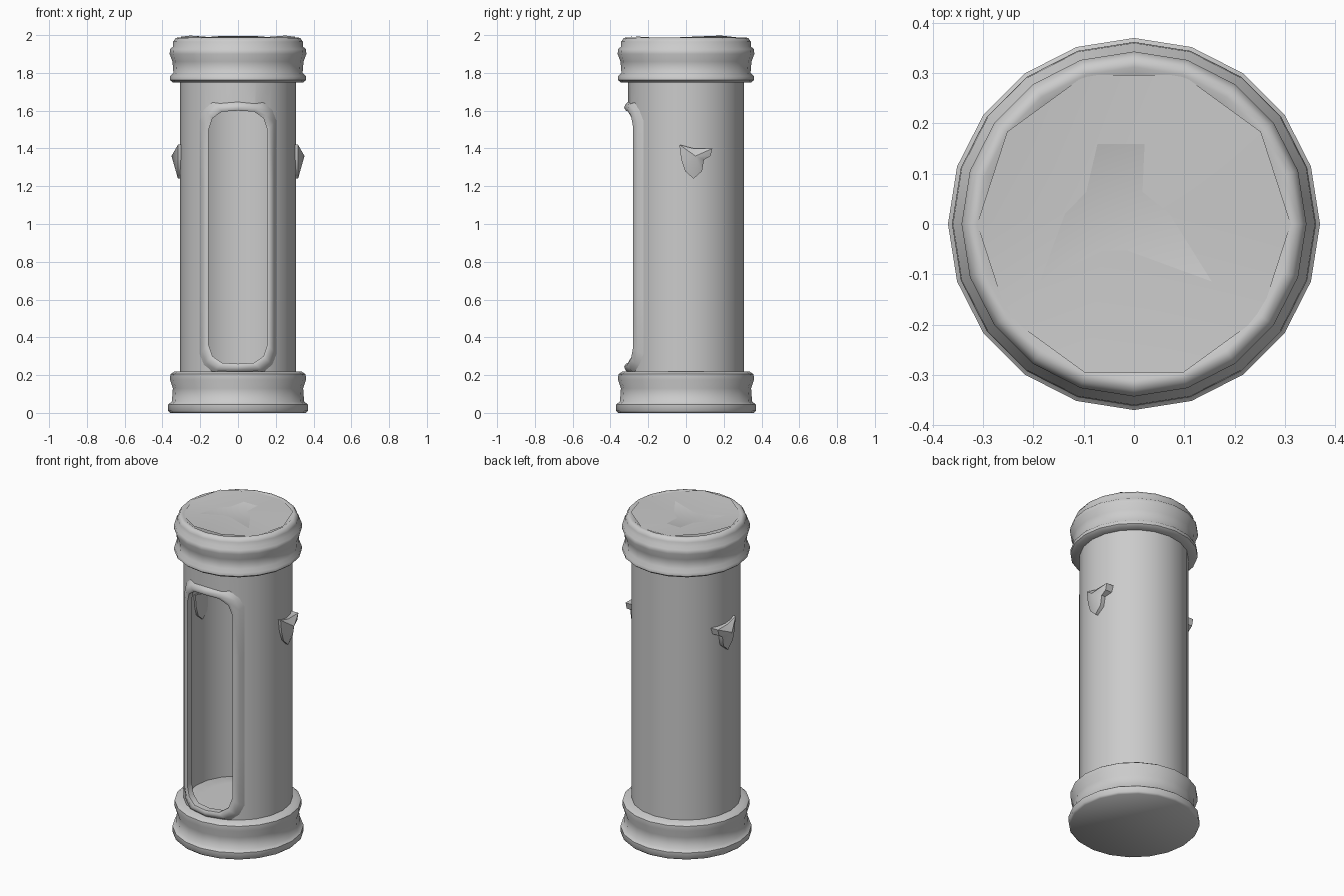
import bpy, bmesh, math
from mathutils import Vector

SIDES = 20

cube = bpy.data.objects.get("Cube")
if cube:
    bpy.data.objects.remove(cube, do_unlink=True)

grey = bpy.data.materials.new("pale_grey")
grey.use_nodes = True
colour = (0.6, 0.6, 0.6, 1)
grey.diffuse_color = colour
grey.node_tree.nodes["Principled BSDF"].inputs["Base Color"].default_value = colour


def finish(name, bm, angle=40):
    bmesh.ops.recalc_face_normals(bm, faces=bm.faces)
    mesh = bpy.data.meshes.new(name)
    bm.to_mesh(mesh)
    bm.free()
    mesh.materials.append(grey)
    obj = bpy.data.objects.new(name, mesh)
    bpy.context.collection.objects.link(obj)
    smooth(obj, angle)
    return obj


def smooth(obj, angle):
    bpy.ops.object.select_all(action="DESELECT")
    obj.select_set(True)
    bpy.context.view_layer.objects.active = obj
    bpy.ops.object.shade_smooth_by_angle(angle=math.radians(angle))


def bridge(bm, rings, closed=False):
    pairs = list(zip(rings, rings[1:]))
    if closed:
        pairs.append((rings[-1], rings[0]))
    for a, b in pairs:
        n = len(a)
        for i in range(n):
            j = (i + 1) % n
            bm.faces.new((a[i], a[j], b[j], b[i]))


def lathe(name, profile, closed=False, angle=40):
    """Turn (radius, height) points about the upright axis."""
    bm = bmesh.new()
    rings = []
    for r, z in profile:
        rings.append([bm.verts.new((r * math.cos(math.tau * i / SIDES),
                                    r * math.sin(math.tau * i / SIDES), z))
                      for i in range(SIDES)])
    bridge(bm, rings, closed)
    if not closed:
        bm.faces.new(rings[0])
        bm.faces.new(rings[-1])
    return finish(name, bm, angle)


def window_outline(grow):
    """Tall opening with cut corners, as (x, z) points."""
    w, low, high = 0.155 + grow, 0.26 - grow, 1.6 + grow
    corner = [(w, high - 0.1), (w - 0.02, high - 0.04), (w - 0.07, high - 0.005), (0, high)]
    foot = [(0, low), (w - 0.07, low + 0.005), (w - 0.02, low + 0.04), (w, low + 0.1)]
    steps = [(w, low + 0.1 + (high - low - 0.2) * t / 4) for t in (1, 2, 3)]
    half = foot + steps + corner
    return half + [(-x, z) for x, z in half[-2:0:-1]]


# Hollow body with a window cut through its front
body = lathe("body_tube", [(0.307, 0.18), (0.307, 1.78), (0.285, 1.78), (0.285, 0.18)], True)
bm = bmesh.new()
bridge_rings = [[bm.verts.new((x, y, z)) for x, z in window_outline(0)] for y in (-0.5, -0.05)]
bridge(bm, bridge_rings)
for ring in bridge_rings:
    bm.faces.new(ring)
cutter = finish("window_cutter", bm)
cutter.hide_render = True
cut = body.modifiers.new("window", "BOOLEAN")
cut.operation = "DIFFERENCE"
cut.solver = "EXACT"
cut.object = cutter
bpy.context.view_layer.objects.active = body
bpy.ops.object.modifier_apply(modifier=cut.name)
bpy.data.objects.remove(cutter, do_unlink=True)
smooth(body, 40)

# Raised lip that follows the curved wall around the window
bm = bmesh.new()
lip = []
for grow, radius in ((0.05, 0.302), (0.035, 0.32), (0.015, 0.328), (0, 0.318), (0, 0.28)):
    lip.append([bm.verts.new((x, -math.sqrt(radius ** 2 - x ** 2), z))
                for x, z in window_outline(grow)])
bridge(bm, lip, True)
finish("window_lip", bm, 60)

# Stepped foot and head collars
lathe("base_collar", [(0.36, 0), (0.37, 0.01), (0.37, 0.045), (0.35, 0.06), (0.345, 0.13),
                      (0.36, 0.175), (0.358, 0.205), (0.335, 0.22), (0.2, 0.22)], angle=50)
lathe("top_collar", [(0.29, 1.75), (0.345, 1.75), (0.36, 1.762), (0.36, 1.782), (0.342, 1.8),
                     (0.347, 1.86), (0.362, 1.9), (0.36, 1.925), (0.343, 1.94),
                     (0.343, 1.965), (0.33, 1.985), (0.312, 1.988), (0.3, 1.98)], angle=50)

# Slightly uneven lid, lifted towards one side
bm = bmesh.new()
hub = bm.verts.new((-0.05, 0.03, 1.975))
rim = []
for i in range(SIDES // 2):
    a = math.tau * i / (SIDES // 2)
    z = 1.99 + 0.008 * math.sin(3 * a)
    rim.append(bm.verts.new((0.312 * math.cos(a), 0.312 * math.sin(a), z)))
for i, v in enumerate(rim):
    bm.faces.new((hub, v, rim[(i + 1) % len(rim)]))
finish("lid", bm, 20)

# Pointed lug on each side
for side, name in ((1, "left_lug"), (-1, "right_lug")):
    bm = bmesh.new()
    outline = [(-0.035, 1.42), (0.04, 1.4), (0.14, 1.4), (0.13, 1.36),
               (0.095, 1.34), (0.085, 1.28), (0.04, 1.24), (-0.005, 1.28), (-0.025, 1.34)]
    back = [bm.verts.new((side * 0.27, y, z)) for y, z in outline]
    edge = [bm.verts.new((side * 0.318, y, z)) for y, z in outline]
    bridge(bm, [back, edge])
    bm.faces.new(back)
    peak = bm.verts.new((side * 0.352, 0.05, 1.36))
    for i, v in enumerate(edge):
        bm.faces.new((v, edge[(i + 1) % len(edge)], peak))
    finish(name, bm, 45)
